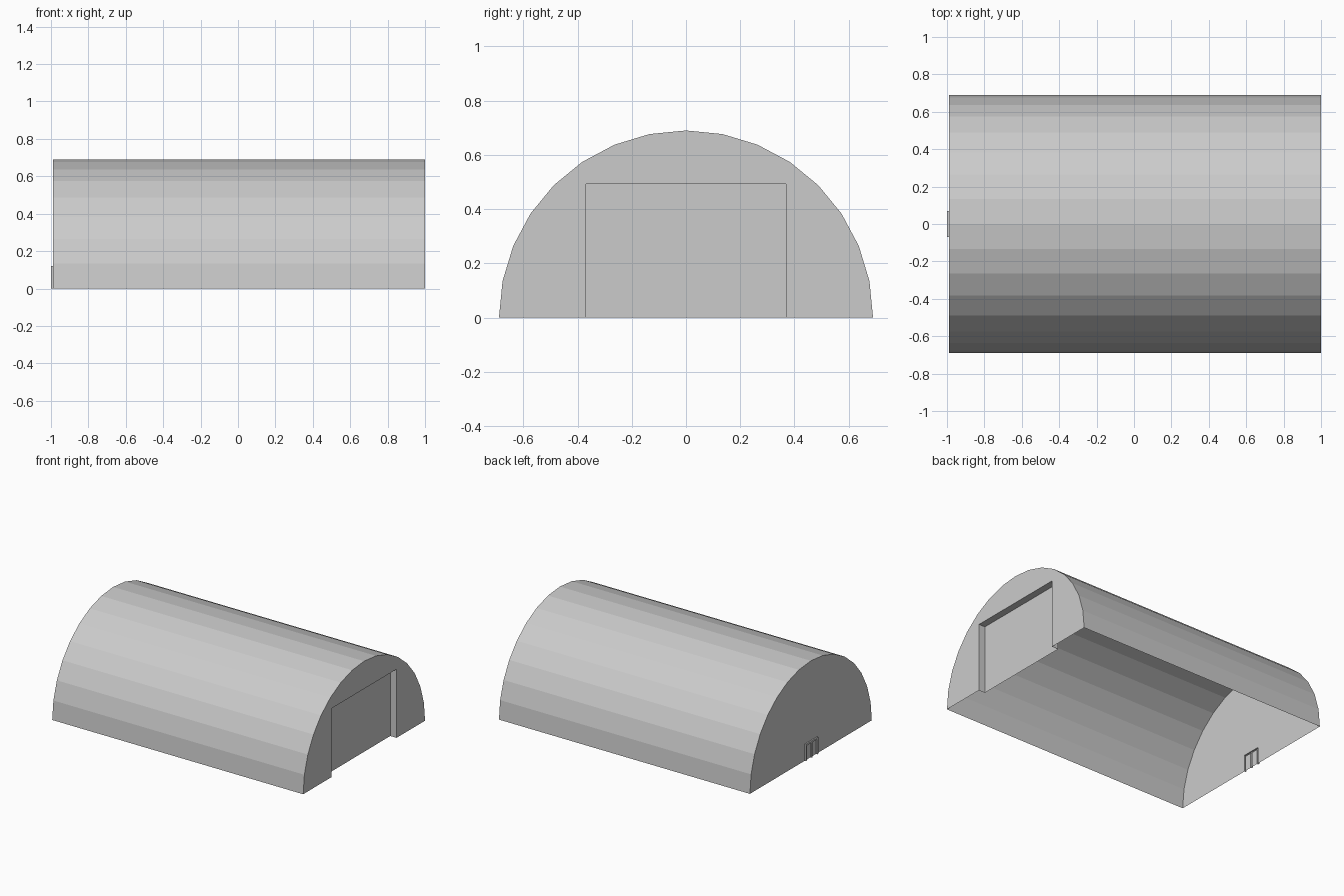
import bpy
import bmesh
from math import sin, cos, pi

if "Cube" in bpy.data.objects:
    bpy.data.objects.remove(bpy.data.objects["Cube"])

RADIUS, SIDES = 0.69, 16
FRONT_X, BACK_X, FRAME_X = 1.0, -0.99, -1.0
GATE_HALF, GATE_TOP, GATE_DEPTH = 0.368, 0.492, 0.05
DOOR_HALF, DOOR_TOP, BAR = 0.07, 0.12, 0.012

grey = bpy.data.materials.new("light grey")
grey.use_nodes = True
colour = (0.6, 0.6, 0.6, 1)
grey.diffuse_color = colour
grey.node_tree.nodes["Principled BSDF"].inputs["Base Color"].default_value = colour


def finish(name, bm):
    mesh = bpy.data.meshes.new(name)
    bm.normal_update()
    bm.to_mesh(mesh)
    bm.free()
    mesh.materials.append(grey)
    obj = bpy.data.objects.new(name, mesh)
    bpy.context.collection.objects.link(obj)


def sheet(bm, x, outline, side):
    """Flat upright face at x, its normal towards side."""
    face = bm.faces.new([bm.verts.new((x, y, z)) for y, z in outline])
    face.normal_update()
    if face.normal.x * side < 0:
        face.normal_flip()


def strip(bm, x0, x1, path):
    """Sweep an open y-z path along x."""
    rows = [[bm.verts.new((x, y, z)) for y, z in path] for x in (x0, x1)]
    for i in range(len(path) - 1):
        bm.faces.new((rows[0][i], rows[0][i + 1], rows[1][i + 1], rows[1][i]))


def opening(y0, y1, top):
    """Three-sided doorway path, from y0 up and across to y1."""
    return [(y0, 0), (y0, top), (y1, top), (y1, 0)]


arch = [(RADIUS * cos(pi * i / SIDES), RADIUS * sin(pi * i / SIDES))
        for i in range(SIDES + 1)]
gate = opening(-GATE_HALF, GATE_HALF, GATE_TOP)
door = opening(-DOOR_HALF, DOOR_HALF, DOOR_TOP)
leaves = [opening(-DOOR_HALF + BAR, -BAR / 2, DOOR_TOP - BAR),
          opening(BAR / 2, DOOR_HALF - BAR, DOOR_TOP - BAR)]

# Faceted barrel vault, open underneath
bm = bmesh.new()
strip(bm, BACK_X, FRONT_X, arch)
finish("vault_roof", bm)

# End walls with their doorways left out
for name, x, side, hole in (("gate_end_wall", FRONT_X, 1, gate),
                            ("door_end_wall", BACK_X, -1, door)):
    bm = bmesh.new()
    sheet(bm, x, arch + hole, side)
    finish(name, bm)

# Large recessed gate
bm = bmesh.new()
strip(bm, FRONT_X - GATE_DEPTH, FRONT_X, gate)
sheet(bm, FRONT_X - GATE_DEPTH, gate, 1)
finish("recessed_gate", bm)

# Small double door: raised frame with a centre post
bm = bmesh.new()
sheet(bm, FRAME_X, door[::-1] + leaves[0] + leaves[1], -1)
strip(bm, FRAME_X, BACK_X, door[::-1])
for leaf in leaves:
    strip(bm, FRAME_X, BACK_X, leaf)
finish("door_frame", bm)

# Door leaves
bm = bmesh.new()
for leaf in leaves:
    sheet(bm, BACK_X, leaf, -1)
finish("door_leaves", bm)
